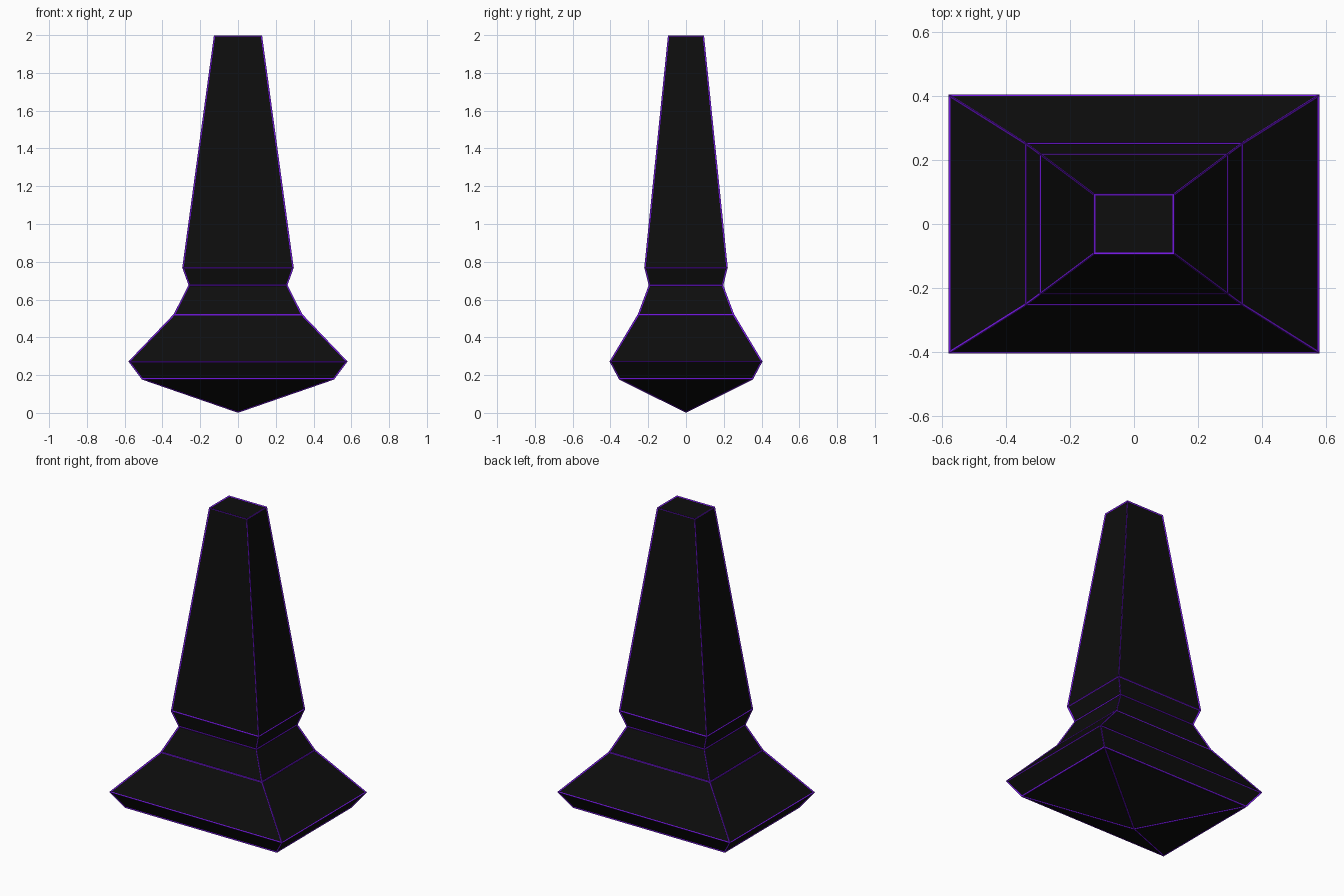
import bpy, bmesh

if "Cube" in bpy.data.objects:
    bpy.data.objects.remove(bpy.data.objects["Cube"])

# Rectangular cross-sections: (z, half width in x, half depth in y)
SECTIONS = [(0.18, 0.507, 0.352), (0.272, 0.577, 0.402), (0.52, 0.338, 0.252),
            (0.676, 0.259, 0.194), (0.769, 0.292, 0.218), (1.996, 0.125, 0.093)]
TIP_Z = 0.005


def material(name, color):
    mat = bpy.data.materials.new(name)
    mat.diffuse_color = color
    mat.use_nodes = True
    mat.node_tree.nodes["Principled BSDF"].inputs["Base Color"].default_value = mat.diffuse_color
    return mat


def tapered_shape(name, mat):
    bm = bmesh.new()
    rings = [[bm.verts.new((sx * w, sy * d, z))
              for sx, sy in ((-1, -1), (1, -1), (1, 1), (-1, 1))]
             for z, w, d in SECTIONS]
    tip = bm.verts.new((0, 0, TIP_Z))
    for i in range(4):
        j = (i + 1) % 4
        bm.faces.new((tip, rings[0][j], rings[0][i]))
        for low, high in zip(rings, rings[1:]):
            bm.faces.new((low[i], low[j], high[j], high[i]))
    bm.faces.new(rings[-1])
    bmesh.ops.recalc_face_normals(bm, faces=bm.faces[:])
    mesh = bpy.data.meshes.new(name)
    bm.to_mesh(mesh)
    bm.free()
    mesh.materials.append(mat)
    obj = bpy.data.objects.new(name, mesh)
    bpy.context.collection.objects.link(obj)
    return obj


# Solid black obelisk
tapered_shape("obelisk_body", material("black", (0.004, 0.004, 0.004, 1)))

# Thin purple trim along every edge
trim = tapered_shape("edge_trim", material("purple", (0.17, 0.008, 0.75, 1)))
wire = trim.modifiers.new("trim", 'WIREFRAME')
wire.thickness = 0.009
wire.offset = 0
wire.use_even_offset = True
wire.use_replace = True
